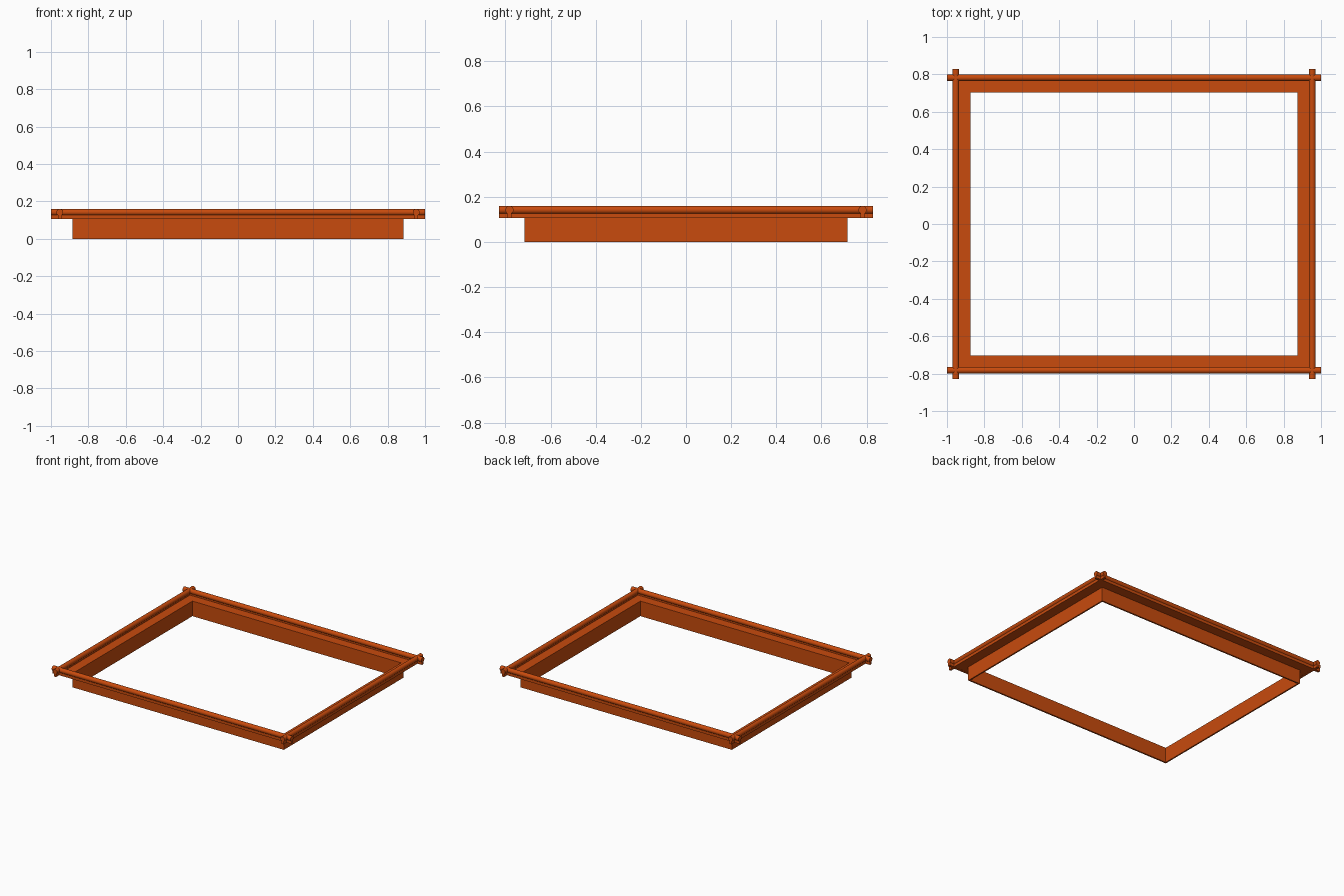
import bpy, bmesh, math
from mathutils import Vector

cube = bpy.data.objects.get("Cube")
if cube:
    bpy.data.objects.remove(cube, do_unlink=True)

orange = bpy.data.materials.new("burnt_orange")
orange.use_nodes = True
colour = (0.58, 0.07, 0.004, 1)
orange.diffuse_color = colour
orange.node_tree.nodes["Principled BSDF"].inputs["Base Color"].default_value = colour


def finish(bm, name):
    bmesh.ops.recalc_face_normals(bm, faces=bm.faces)
    mesh = bpy.data.meshes.new(name)
    bm.to_mesh(mesh)
    bm.free()
    mesh.materials.append(orange)
    obj = bpy.data.objects.new(name, mesh)
    bpy.context.collection.objects.link(obj)
    return obj


def ring(name, inner, outer, z0, z1):
    """Rectangular frame with a hollow middle."""
    bm = bmesh.new()
    corners = [(-1, -1), (1, -1), (1, 1), (-1, 1)]
    loops = [[bm.verts.new((sx * hx, sy * hy, z)) for sx, sy in corners]
             for (hx, hy), z in ((inner, z0), (outer, z0), (outer, z1), (inner, z1))]
    for a, b in zip(loops, loops[1:] + loops[:1]):
        for i in range(4):
            j = (i + 1) % 4
            bm.faces.new((a[i], a[j], b[j], b[i]))
    return finish(bm, name)


def rail_profile():
    """Round bead standing on a narrow stem, as (across, up) points."""
    radius, centre, stem, base = 0.018, 0.142, 0.009, 0.105
    start = -math.pi / 2 + math.asin(stem / radius)
    sweep = math.pi - 2 * start
    steps = 20
    points = [(-stem, base), (stem, base)]
    for i in range(steps + 1):
        a = start + sweep * i / steps
        points.append((radius * math.cos(a), centre + radius * math.sin(a)))
    return points


def rail(name, along, offset, half):
    bm = bmesh.new()
    if along == "x":
        verts = [bm.verts.new((-half, offset + u, z)) for u, z in rail_profile()]
        move = Vector((2 * half, 0, 0))
    else:
        verts = [bm.verts.new((offset + u, -half, z)) for u, z in rail_profile()]
        move = Vector((0, 2 * half, 0))
    cap = bm.faces.new(verts)
    made = bmesh.ops.extrude_face_region(bm, geom=[cap], use_keep_orig=True)
    bmesh.ops.translate(bm, vec=move,
                        verts=[v for v in made["geom"] if isinstance(v, bmesh.types.BMVert)])
    obj = finish(bm, name)
    bpy.ops.object.select_all(action="DESELECT")
    obj.select_set(True)
    bpy.context.view_layer.objects.active = obj
    bpy.ops.object.shade_smooth_by_angle(angle=math.radians(35))


# Thin upright wall and the flat flange around its top
ring("upright_wall", (0.874, 0.703), (0.885, 0.715), 0, 0.106)
ring("top_flange", (0.874, 0.703), (0.953, 0.782), 0.106, 0.114)

# Beaded rails that cross at the corners
rail("front_rail", "x", -0.782, 1.0)
rail("back_rail", "x", 0.782, 1.0)
rail("left_rail", "y", 0.953, 0.828)
rail("right_rail", "y", -0.953, 0.828)
